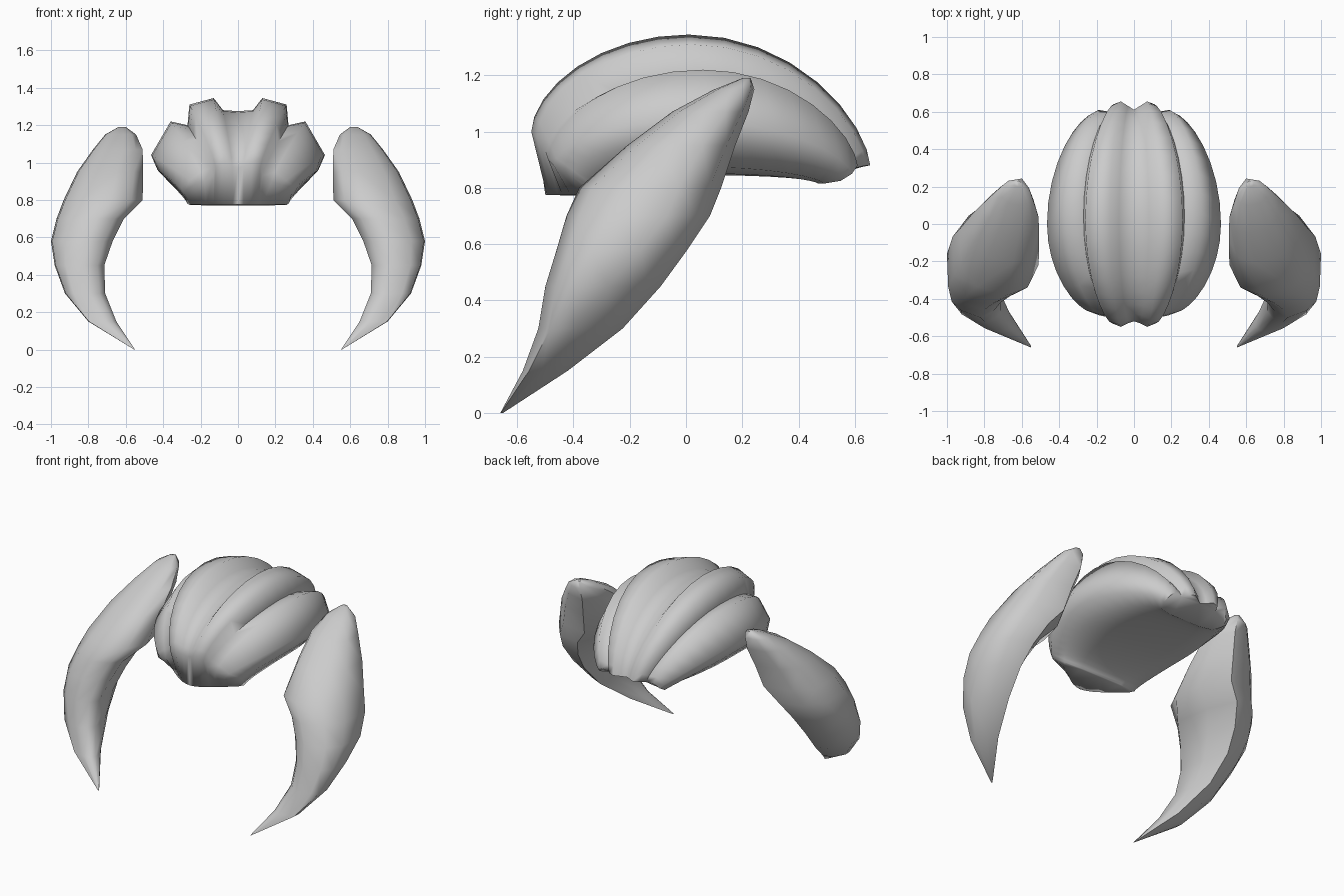
import bpy, bmesh, math

grey = bpy.data.materials.new("plain_grey")
grey.diffuse_color = (0.6, 0.6, 0.6, 1)


def lerp(a, b, t):
    return a + (b - a) * t


def loft(name, rings, angle):
    """Skin a list of closed rings, cap both ends and shade smooth."""
    bm = bmesh.new()
    rows = [[bm.verts.new(p) for p in ring] for ring in rings]
    n = len(rows[0])
    for a, b in zip(rows, rows[1:]):
        for i in range(n):
            j = (i + 1) % n
            bm.faces.new((a[i], a[j], b[j], b[i]))
    caps = [bm.faces.new(rows[0]), bm.faces.new(rows[-1])]
    bmesh.ops.triangulate(bm, faces=caps)
    bmesh.ops.recalc_face_normals(bm, faces=bm.faces[:])
    mesh = bpy.data.meshes.new(name)
    bm.to_mesh(mesh)
    bm.free()
    mesh.materials.append(grey)
    mesh.shade_smooth()
    mesh.set_sharp_from_angle(angle=math.radians(angle))
    obj = bpy.data.objects.new(name, mesh)
    bpy.context.collection.objects.link(obj)
    return obj


def mirrored(half):
    """Close a half ring whose first and last points lie on x = 0."""
    return half + [(-x, y, z) for x, y, z in half[-2:0:-1]]


# Shell ribs: crown x, y, z, then the front end and the back end
RIBS = [
    ((0.00, 0.02, 1.275), (0.00, -0.52, 0.97), (0.00, 0.61, 0.87)),   # centre groove
    ((0.08, 0.02, 1.28), (0.03, -0.53, 0.98), (0.03, 0.63, 0.875)),
    ((0.13, 0.01, 1.345), (0.07, -0.55, 1.00), (0.07, 0.655, 0.88)),  # inner ridge
    ((0.26, 0.02, 1.31), (0.12, -0.53, 0.98), (0.11, 0.64, 0.88)),
    ((0.27, 0.04, 1.20), (0.13, -0.50, 0.93), (0.13, 0.60, 0.87)),    # side groove
    ((0.36, 0.06, 1.22), (0.18, -0.49, 0.90), (0.19, 0.61, 0.88)),    # outer ridge
    ((0.465, 0.00, 1.04), (0.235, -0.47, 0.88), (0.22, 0.59, 0.85)),
    ((0.43, 0.00, 0.96), (0.29, -0.41, 0.845), (0.23, 0.55, 0.825)),  # lower side
    ((0.35, 0.03, 0.875), (0.27, -0.32, 0.78), (0.19, 0.49, 0.815)),  # lower rim
    ((0.20, 0.08, 0.85), (0.15, -0.30, 0.772), (0.10, 0.47, 0.815)),  # underside
    ((0.00, 0.08, 0.845), (0.00, -0.30, 0.77), (0.00, 0.47, 0.82)),
]


def rib_point(rib, theta):
    (x, y, z), front, back = rib
    is_front = theta < math.pi / 2
    end = front if is_front else back
    s = max(0, math.sin(theta))
    return (lerp(end[0], x, s ** 1.4), lerp(y, end[1], abs(math.cos(theta))),
            lerp(end[2], z, s ** (1.15 if is_front else 1.3)))


# Front lip gathers the ridges into the rounded front of the underside
lip = [(0, -0.50, 0.775), (0.03, -0.495, 0.775), (0.07, -0.48, 0.775),
       (0.11, -0.455, 0.775), (0.13, -0.44, 0.775), (0.17, -0.41, 0.775),
       (0.21, -0.375, 0.775), (0.25, -0.34, 0.775), (0.26, -0.315, 0.774),
       (0.15, -0.31, 0.77), (0, -0.31, 0.77)]
STEPS = 16
rings = [mirrored(lip)]
for k in range(STEPS + 1):
    rings.append(mirrored([rib_point(r, math.pi * k / STEPS) for r in RIBS]))
loft("ridged_shell", rings, 75)

# Claw slices: height, inner x, outer x, front y, back y
CLAW = [
    (1.19, 0.60, 0.64, 0.20, 0.23),
    (1.15, 0.545, 0.71, 0.10, 0.243),
    (1.07, 0.51, 0.775, -0.05, 0.222),
    (0.95, 0.507, 0.86, -0.21, 0.175),
    (0.80, 0.51, 0.932, -0.38, 0.125),
    (0.70, 0.61, 0.97, -0.425, 0.085),
    (0.58, 0.67, 1.00, -0.46, 0.005),
    (0.45, 0.715, 0.98, -0.50, -0.09),
    (0.30, 0.71, 0.925, -0.525, -0.225),
    (0.15, 0.65, 0.80, -0.58, -0.42),
    (0.00, 0.55, 0.555, -0.66, -0.65),
]


def claw_ring(z, x0, x1, y0, y1, side):
    """Slice with a broad outer wall and a back edge set towards the inside."""
    t = min(1, max(0, (z - 0.3) / 0.35))
    inner = 0.32 if z > 0.75 else 0.2
    shape = [(0.4, 0), (0.78, 0.09), (0.98, lerp(0.14, 0.3, t)),
             (1, lerp(0.42, 0.7, t)), (0.76, lerp(0.85, 0.92, t)), (0.33, 1),
             (0.1, 0.65), (0, inner), (0.14, 0.08)]
    return [(side * lerp(x0, x1, u), lerp(y0, y1, v), z) for u, v in shape]


for label, side in (("right", 1), ("left", -1)):
    loft(label + "_claw", [claw_ring(*row, side) for row in CLAW], 60)
